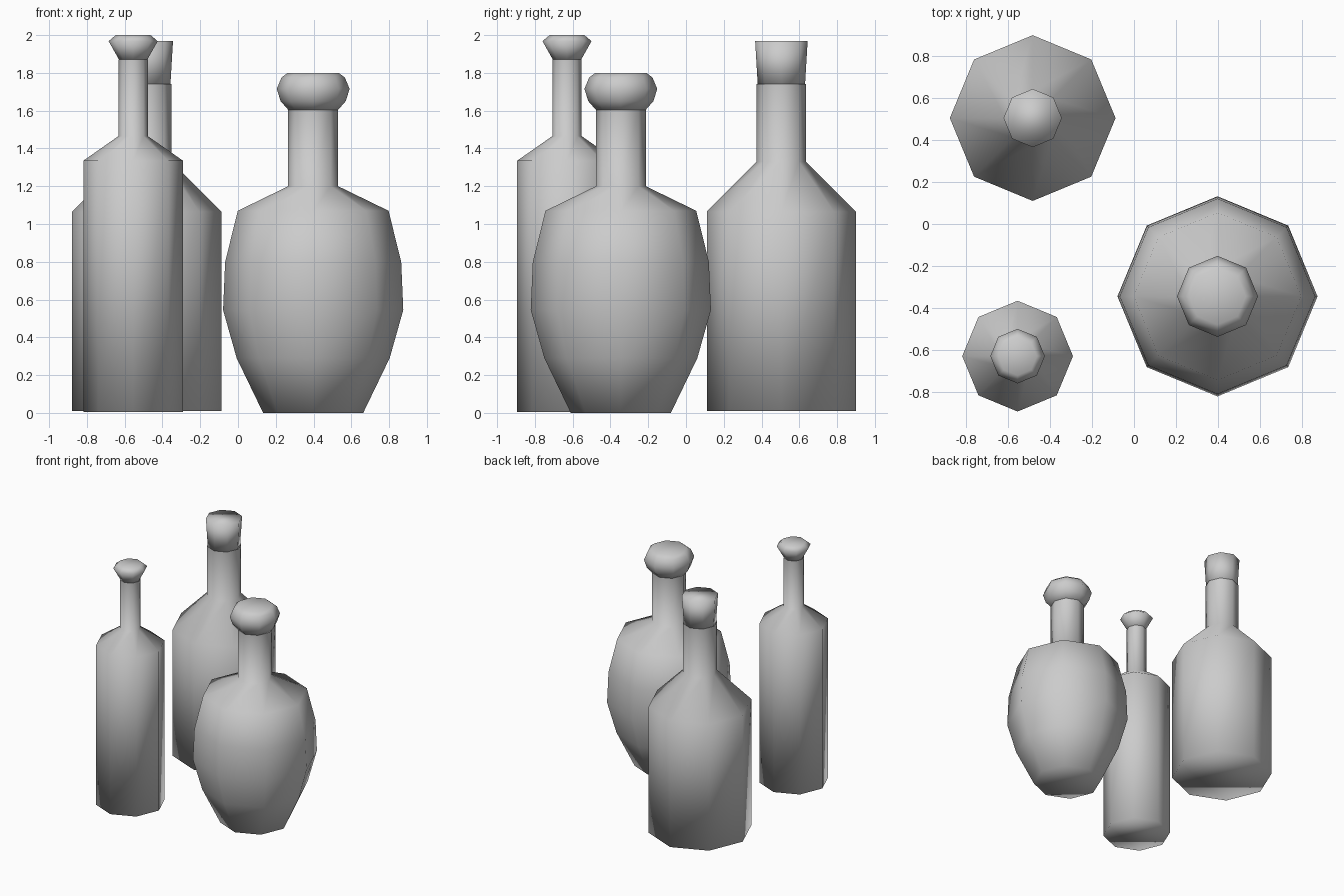
import bpy, bmesh
from math import cos, sin, pi

if "Cube" in bpy.data.objects:
    bpy.data.objects.remove(bpy.data.objects["Cube"])

SIDES = 8


def lathe(name, centre, profile, cap_top):
    """Turn a (radius, height) profile into an eight-sided smooth form."""
    bm = bmesh.new()
    rings = [[bm.verts.new((r * cos(2 * pi * i / SIDES), r * sin(2 * pi * i / SIDES), z))
              for i in range(SIDES)] for r, z in profile]
    for low, high in zip(rings, rings[1:]):
        for i in range(SIDES):
            j = (i + 1) % SIDES
            bm.faces.new((low[i], low[j], high[j], high[i]))
    bm.faces.new(rings[0][::-1])
    if cap_top:
        bm.faces.new(rings[-1])
    for face in bm.faces:
        face.smooth = True
    mesh = bpy.data.meshes.new(name)
    bm.to_mesh(mesh)
    bm.free()
    obj = bpy.data.objects.new(name, mesh)
    obj.location = (*centre, 0)
    bpy.context.collection.objects.link(obj)
    return obj


def bottle(name, centre, body, stopper):
    lathe(name + "_bottle", centre, body, False)
    lathe(name + "_stopper", centre, stopper, True)


# Slim bottle with a flared stopper
bottle("slim", (-0.555, -0.63),
       [(0.264, 0.005), (0.264, 1.335), (0.078, 1.465), (0.078, 1.87)],
       [(0.072, 1.865), (0.13, 1.968), (0.092, 2.0)])

# Wide straight bottle with a tapered cork
bottle("wide", (-0.483, 0.505),
       [(0.395, 0.01), (0.395, 1.065), (0.131, 1.33), (0.131, 1.74)],
       [(0.125, 1.735), (0.139, 1.97)])

# Round-bellied bottle with a bulbous stopper
bottle("round", (0.398, -0.345),
       [(0.265, 0.0), (0.405, 0.29), (0.477, 0.545), (0.466, 0.80),
        (0.399, 1.07), (0.132, 1.2), (0.132, 1.605)],
       [(0.13, 1.602), (0.172, 1.65), (0.193, 1.715), (0.168, 1.775), (0.135, 1.8)])
